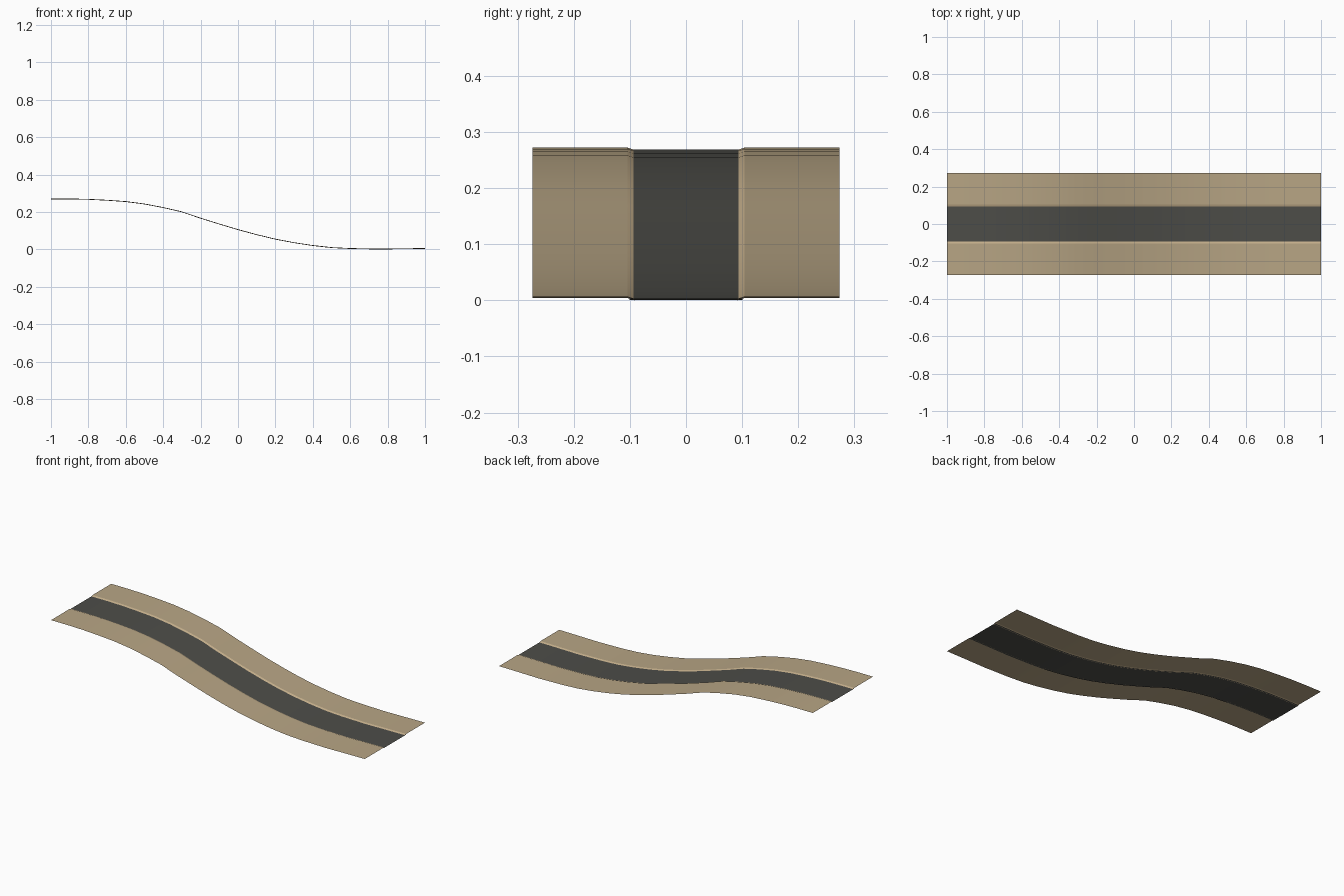
import bpy, bmesh

if "Cube" in bpy.data.objects:
    bpy.data.objects.remove(bpy.data.objects["Cube"])

# Side profile of the slope (x, z)
PROFILE = [(-1, .272), (-.9, .272), (-.8, .270), (-.7, .265), (-.6, .258), (-.5, .245),
           (-.4, .226), (-.3, .203), (-.2, .169), (-.1, .138), (0, .108), (.1, .081),
           (.2, .057), (.3, .038), (.4, .023), (.5, .012), (.6, .007), (.75, .004),
           (.9, .006), (1, .007)]


def material(name, color):
    m = bpy.data.materials.new(name)
    m.diffuse_color = (*color, 1)
    m.use_nodes = True
    m.node_tree.nodes["Principled BSDF"].inputs["Base Color"].default_value = m.diffuse_color
    return m


def strip(name, section, mats):
    """Sweep an open cross-section of (y, dz) along the profile, one material per band."""
    bm = bmesh.new()
    rows = [[bm.verts.new((x, y, z + dz)) for y, dz in section] for x, z in PROFILE]
    for a, b in zip(rows, rows[1:]):
        for i in range(len(section) - 1):
            f = bm.faces.new((a[i], b[i], b[i + 1], a[i + 1]))
            f.material_index = i
    # all faces look upward
    for f in bm.faces:
        f.normal_update()
        if f.normal.z < 0:
            f.normal_flip()
    me = bpy.data.meshes.new(name)
    bm.to_mesh(me)
    bm.free()
    for m in mats:
        me.materials.append(m)
    ob = bpy.data.objects.new(name, me)
    bpy.context.collection.objects.link(ob)
    bpy.ops.object.select_all(action='DESELECT')
    ob.select_set(True)
    bpy.context.view_layer.objects.active = ob
    bpy.ops.object.shade_smooth_by_angle(angle=0.25)
    return ob


sand = material("sand", (.48, .38, .235))
sand_edge = material("light sand edge", (.56, .43, .26))
asphalt = material("asphalt", (.075, .075, .066))

# Dark road surface, slightly sunk
strip("road_surface", [(-.101, -.0035), (.101, -.0035)], [asphalt])

# Sandy shoulders with a small bank down to the road
for side, label in ((-1, "front"), (1, "back")):
    strip(label + "_shoulder",
          [(side * .274, 0), (side * .104, 0), (side * .092, -.004)],
          [sand, sand_edge])
